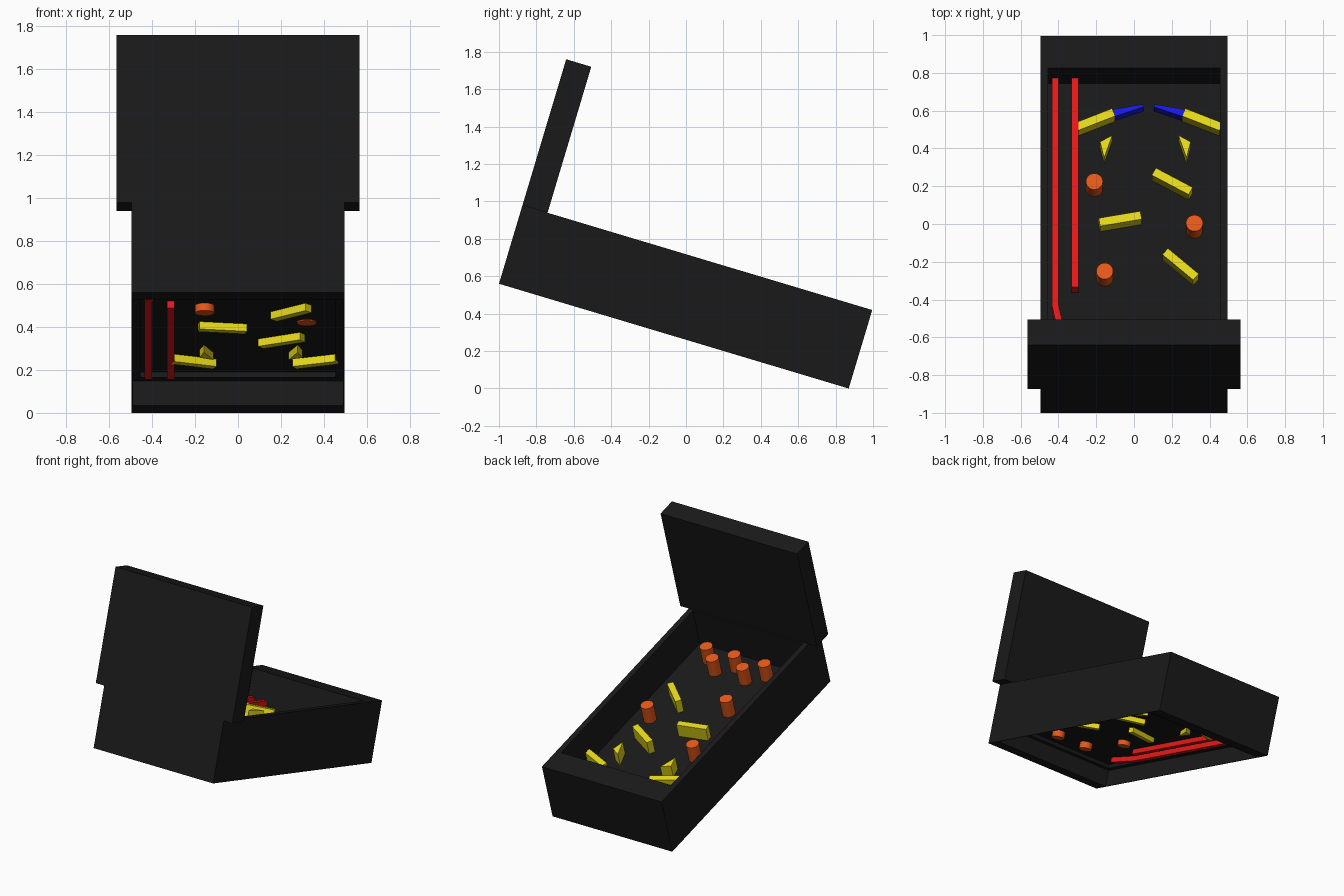
import bpy, bmesh, math
from mathutils import Matrix, Vector

if "Cube" in bpy.data.objects:
    bpy.data.objects.remove(bpy.data.objects["Cube"])

# Everything is laid out in a tilted cabinet frame: x across, v down the slope, w off the table
TILT = math.atan2(0.56, 1.87)
C, S = math.cos(TILT), math.sin(TILT)
FRAME = Matrix.Translation((0, -1, 0.56)) @ Matrix.Rotation(-TILT, 4, 'X')
L, H, HALF = 1.952, 0.438, 0.495
FLOOR = 0.15


def material(name, rgb):
    m = bpy.data.materials.new(name)
    m.diffuse_color = (*rgb, 1)
    m.use_nodes = True
    m.node_tree.nodes["Principled BSDF"].inputs["Base Color"].default_value = m.diffuse_color
    return m


BLACK = material("black", (0.01, 0.01, 0.01))
RED = material("red", (0.8, 0.01, 0.01))
YELLOW = material("yellow", (0.8, 0.7, 0.01))
ORANGE = material("orange", (0.8, 0.1, 0.01))
BLUE = material("blue", (0.01, 0.01, 0.8))


def finish(name, bm, mat):
    bmesh.ops.recalc_face_normals(bm, faces=bm.faces)
    me = bpy.data.meshes.new(name)
    bm.to_mesh(me)
    bm.free()
    me.materials.append(mat)
    ob = bpy.data.objects.new(name, me)
    ob.matrix_world = FRAME
    bpy.context.collection.objects.link(ob)
    return ob


def prism(name, pts, w0, w1, mat):
    """Extrude an outline of (x, v) points from w0 to w1."""
    bm = bmesh.new()
    lo = [bm.verts.new((x, v, w0)) for x, v in pts]
    hi = [bm.verts.new((x, v, w1)) for x, v in pts]
    bm.faces.new(lo)
    bm.faces.new(hi)
    n = len(pts)
    for i in range(n):
        j = (i + 1) % n
        bm.faces.new((lo[i], lo[j], hi[j], hi[i]))
    return finish(name, bm, mat)


def rect(hx, v0, v1):
    return [(-hx, v0), (hx, v0), (hx, v1), (-hx, v1)]


def slope(x, y, w):
    """Plan position (x, y) of a point at height w, as (x, v)."""
    return x, (y + 1 - S * w) / C


def bar(name, a, b, width, w0, w1, mat, tip=None):
    """Straight bar between two (x, v) points, optionally tapered."""
    a, b = Vector(a), Vector(b)
    d = (b - a).normalized()
    n = Vector((-d.y, d.x)) / 2
    t = width if tip is None else tip
    return prism(name, [a - n * width, b - n * t, b + n * t, a + n * width], w0, w1, mat)


# Cabinet: a closed loft of rectangles forming walls with a stepped opening
loops = [(HALF, 0, L, 0), (HALF, 0, L, H), (0.455, 0.15, 1.775, H),
         (0.455, 0.15, 1.775, 0.12), (0.49, 0.11, 1.835, 0.12), (0.49, 0.11, 1.835, 0)]
bm = bmesh.new()
rings = [[bm.verts.new((x, v, w)) for x, v in rect(hx, v0, v1)] for hx, v0, v1, w in loops]
for k, r in enumerate(rings):
    q = rings[(k + 1) % len(rings)]
    for i in range(4):
        j = (i + 1) % 4
        bm.faces.new((r[i], r[j], q[j], q[i]))
finish("cabinet", bm, BLACK)

# Playfield and upright back box
prism("playfield", rect(0.456, 0.149, 1.776), FLOOR - 0.004, FLOOR, BLACK)
prism("back_box", rect(0.565, 0, 0.14), H, 1.253, BLACK)

# Launch lane rails
LO, HI = 0.11, 0.25
prism("outer_rail", [(-0.435, 1.776), (-0.435, 0.52), (-0.385, 0.30), (-0.352, 0.305),
                     (-0.40, 0.525), (-0.40, 1.776)], LO, HI, RED)
prism("inner_rail", [(-0.33, 0.62), (-0.295, 0.62), (-0.295, 1.776), (-0.33, 1.776)], LO, HI, RED)

# Mirrored guides, flippers and kickers
for side in ("left", "right"):
    def at(x, y, axis, w=HI):
        return slope(x if side == "left" else 2 * axis - x, y, w)
    bar(side + "_guide", at(-0.305, 0.515, 0.0775), at(-0.108, 0.592, 0.0775), 0.045, LO, HI, YELLOW)
    bar(side + "_flipper", at(-0.108, 0.588, 0.0775, 0.23), at(0.048, 0.627, 0.0775, 0.23),
        0.04, FLOOR, 0.23, BLUE, tip=0.015)
    prism(side + "_kicker", [at(-0.18, 0.435, 0.06), at(-0.115, 0.47, 0.06),
                             at(-0.158, 0.35, 0.06)], LO, HI, YELLOW)

# Loose deflector bars
for i, (a, b) in enumerate([((0.105, 0.278), (0.30, 0.175)),
                            ((-0.183, 0.01), (0.037, 0.047)),
                            ((0.165, -0.145), (0.328, -0.28))]):
    bar(f"deflector_{i + 1}", slope(*a, HI), slope(*b, HI), 0.045, LO, HI, YELLOW)

# Bumpers: x, v, bottom, top
bumpers = [(0.32, 0.965, 0.14, 0.28), (-0.155, 0.70, 0.11, 0.28), (-0.21, 1.195, 0.148, 0.28),
           (0.29, 0.28, 0.148, 0.28), (0.18, 0.37, 0.10, 0.28), (0.06, 0.28, 0.148, 0.28),
           (-0.07, 0.37, 0.10, 0.28), (-0.19, 0.28, 0.148, 0.28)]
for i, (x, v, w0, w1) in enumerate(bumpers):
    bm = bmesh.new()
    bmesh.ops.create_cone(bm, cap_ends=True, segments=32, radius1=0.045, radius2=0.045,
                          depth=w1 - w0, matrix=Matrix.Translation((x, v, (w0 + w1) / 2)))
    ob = finish(f"bumper_{i + 1}", bm, ORANGE)
    bpy.ops.object.select_all(action='DESELECT')
    ob.select_set(True)
    bpy.context.view_layer.objects.active = ob
    bpy.ops.object.shade_smooth_by_angle(angle=math.radians(40))
